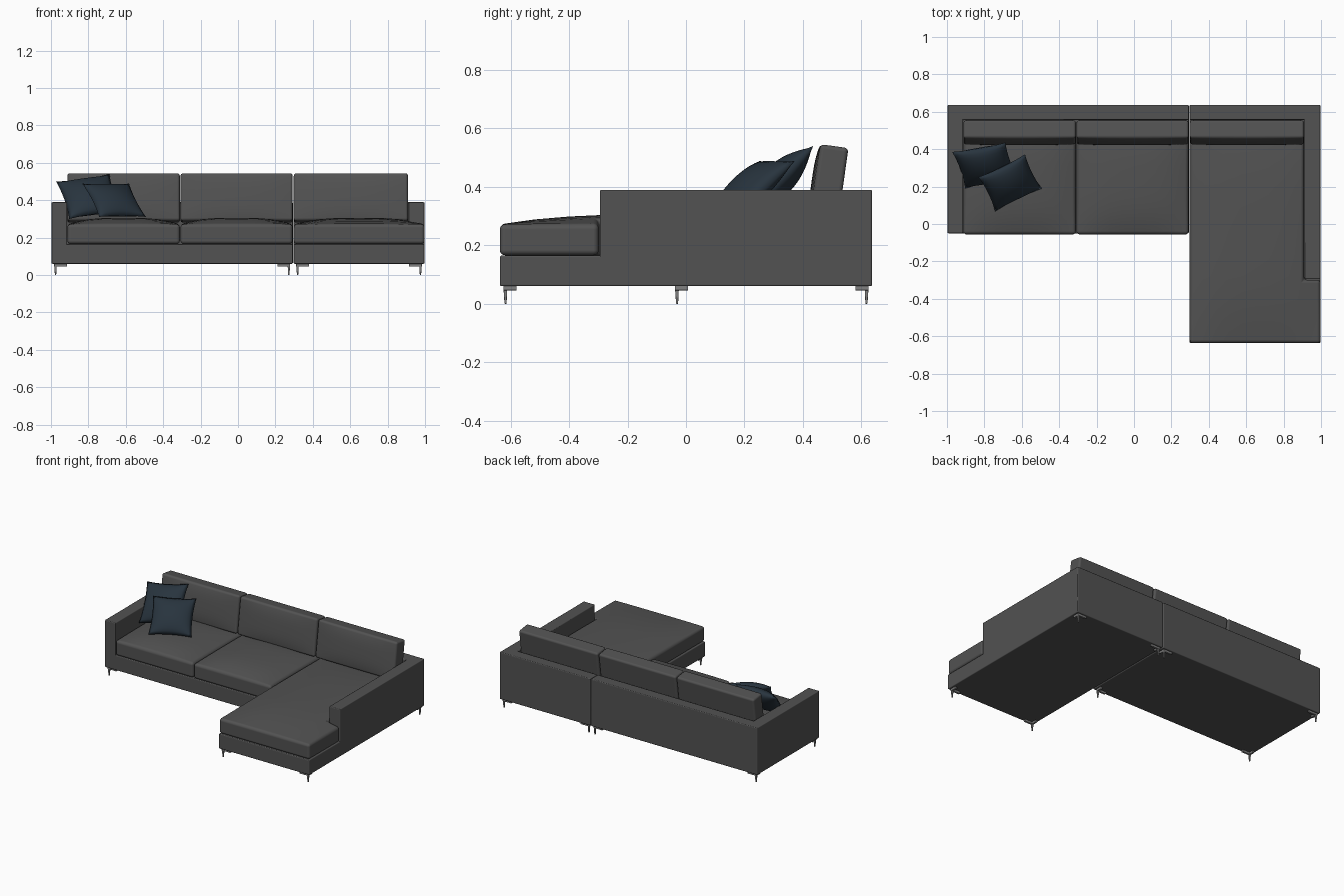
import bpy, bmesh, math
from mathutils import Matrix, Vector

if "Cube" in bpy.data.objects:
    bpy.data.objects.remove(bpy.data.objects["Cube"], do_unlink=True)


def material(name, color, metallic=0.0):
    m = bpy.data.materials.new(name)
    m.use_nodes = True
    m.diffuse_color = (*color, 1)
    m.node_tree.nodes["Principled BSDF"].inputs["Base Color"].default_value = (*color, 1)
    return m


FABRIC = material("charcoal fabric", (0.085, 0.085, 0.085))
NAVY = material("navy fabric", (0.021, 0.034, 0.048))
METAL = material("grey metal", (0.22, 0.22, 0.22))


def finish(bm, name, mat, bevel=0.0, segments=3, matrix=None):
    bmesh.ops.recalc_face_normals(bm, faces=bm.faces[:])
    for f in bm.faces:
        f.smooth = True
    mesh = bpy.data.meshes.new(name)
    bm.to_mesh(mesh)
    bm.free()
    mesh.materials.append(mat)
    ob = bpy.data.objects.new(name, mesh)
    bpy.context.collection.objects.link(ob)
    if matrix:
        ob.matrix_world = matrix
    if bevel:
        mod = ob.modifiers.new("soft edges", 'BEVEL')
        mod.width, mod.segments = bevel, segments
        mod.limit_method, mod.angle_limit = 'ANGLE', math.radians(40)
        mod.harden_normals = True
    return ob


def prism(outline, z0, z1):
    bm = bmesh.new()
    face = bm.faces.new([bm.verts.new((x, y, z0)) for x, y in outline])
    top = bmesh.ops.extrude_face_region(bm, geom=[face], use_keep_orig=True)["geom"]
    for v in top:
        if isinstance(v, bmesh.types.BMVert):
            v.co.z = z1
    return bm


def cut(bm, axis, value):
    co, no = Vector((0, 0, 0)), Vector((0, 0, 0))
    co[axis], no[axis] = value, 1
    bmesh.ops.bisect_plane(bm, geom=bm.verts[:] + bm.edges[:] + bm.faces[:],
                           dist=1e-5, plane_co=co, plane_no=no)


def rect(x0, x1, y0, y1):
    return [(x0, y0), (x1, y0), (x1, y1), (x0, y1)]


def frame(name, outline, arm_side, arm_x, arm_front):
    """Low plinth whose arm and back strips are raised in one piece."""
    bm = prism(outline, 0.06, 0.165)
    cut(bm, 0, arm_x)
    cut(bm, 1, BACK_Y)
    if arm_front is not None:
        cut(bm, 1, arm_front)
    bm.normal_update()
    raised = []
    for f in bm.faces:
        c = f.calc_center_median()
        on_arm = (c.x - arm_x) * arm_side > 0 and (arm_front is None or c.y > arm_front)
        if all(v.co.z > 0.16 for v in f.verts) and (on_arm or c.y > BACK_Y):
            raised.append(f)
    new = bmesh.ops.extrude_face_region(bm, geom=raised)["geom"]
    for v in new:
        if isinstance(v, bmesh.types.BMVert):
            v.co.z = 0.39
    return finish(bm, name, FABRIC, 0.006, 2)


def cushion(name, outline, z0, z1, crown, bevel, matrix=None):
    """Padded block with a domed upper face."""
    bm = prism(outline, z0, z1)
    lows, highs = [], []
    for axis in (0, 1):
        marks = sorted({p[axis] for p in outline})
        lo, hi = marks[0], marks[-1]
        lows.append(lo)
        highs.append(hi)
        for value in marks[1:-1]:
            cut(bm, axis, value)
        steps = 10
        for i in range(1, steps):
            value = lo + (hi - lo) * i / steps
            if min(abs(value - m) for m in marks) > bevel * 1.05:
                cut(bm, axis, value)
    for v in bm.verts:
        if v.co.z > z1 - 1e-4:
            u, w = (2 * (v.co[a] - lows[a]) / (highs[a] - lows[a]) - 1 for a in (0, 1))
            v.co.z += crown * (1 - abs(u) ** 3) * (1 - abs(w) ** 3)
    return finish(bm, name, FABRIC, bevel, 4, matrix)


def pillow(name, center, across, up, thick):
    """Square scatter pillow with drawn-out corners and a thin seam."""
    bm = bmesh.new()
    for side in (1, -1):
        made = bmesh.ops.create_grid(bm, x_segments=16, y_segments=16, size=1)["verts"]
        for v in made:
            u, w = v.co.x, v.co.y
            fill = max(0, (1 - u * u) * (1 - w * w))
            v.co = (u * (1 - 0.07 * (1 - w * w)), w * (1 - 0.07 * (1 - u * u)),
                    side * thick * fill ** 0.6)
    bmesh.ops.remove_doubles(bm, verts=bm.verts[:], dist=1e-4)
    a, b = Vector(across) / 2, Vector(up) / 2
    n = a.cross(b).normalized()
    m = Matrix((a, b, n)).transposed().to_4x4()
    m.translation = center
    bm.transform(m)
    return finish(bm, name, NAVY)


# Frames of the two modules
BACK_Y = 0.557
X, Y, SEAM, FRONT, ARM_FRONT = 0.997, 0.637, 0.295, -0.05, -0.295
frame("sofa_frame", rect(-X, SEAM - 0.002, FRONT, Y), -1, -0.914, None)
frame("chaise_frame", rect(SEAM + 0.002, X, -Y, Y), 1, 0.912, ARM_FRONT)

# Seat cushions, the chaise one wrapping the front of the arm
spans = [(-0.912, -0.311), (-0.307, 0.292), (0.298, 0.909)]
for i, (x0, x1) in enumerate(spans[:2]):
    cushion(f"seat_cushion_{i + 1}", rect(x0, x1, FRONT - 0.006, 0.555), 0.166, 0.272, 0.034, 0.018)
x0, x1 = spans[2]
cushion("chaise_cushion", [(x0, -Y), (X, -Y), (X, ARM_FRONT - 0.004), (x1, ARM_FRONT - 0.004),
                           (x1, 0.555), (x0, 0.555)], 0.166, 0.272, 0.034, 0.018)

# Leaning back cushions
for i, (x0, x1) in enumerate(spans):
    half = (x1 - x0) / 2
    lean = Matrix.Translation((x0 + half, 0.52, 0.278)) @ Matrix.Rotation(math.radians(82), 4, 'X')
    cushion(f"back_cushion_{i + 1}", rect(-half, half, 0, 0.257), 0, 0.097, 0.012, 0.014, lean)

# Scatter pillows
pillow("rear_pillow", (-0.795, 0.313, 0.42), (0.285, 0.05, 0.04), (-0.07, 0.195, 0.2), 0.055)
pillow("front_pillow", (-0.6625, 0.22, 0.4), (0.25, 0.122, 0), (-0.09, 0.183, 0.178), 0.05)

# Tapered metal legs with corner brackets
corners = [(x, y, sx, sy)
           for xs, front in (((-X, SEAM - 0.002), FRONT), ((SEAM + 0.002, X), -Y))
           for x, sx in zip(xs, (1, -1)) for y, sy in ((front, 1), (Y, -1))]
for i, (x, y, sx, sy) in enumerate(corners):
    px, py = x + sx * 0.014, y + sy * 0.012
    ell = [(0, 0), (0.068, 0), (0.068, 0.014), (0.014, 0.014), (0.014, 0.045), (0, 0.045)]
    finish(prism([(px + sx * a, py + sy * b) for a, b in ell], 0.046, 0.061),
           f"leg_bracket_{i + 1}", METAL, 0.001, 1)
    bm = prism(rect(px, px + sx * 0.014, py, py + sy * 0.014), 0, 0.06)
    for v in bm.verts:
        if v.co.z < 0.01:
            v.co.x = px + sx * 0.004 + (v.co.x - px) * 0.5
            v.co.y = py + sy * 0.004 + (v.co.y - py) * 0.5
    finish(bm, f"leg_{i + 1}", METAL, 0.001, 1)
